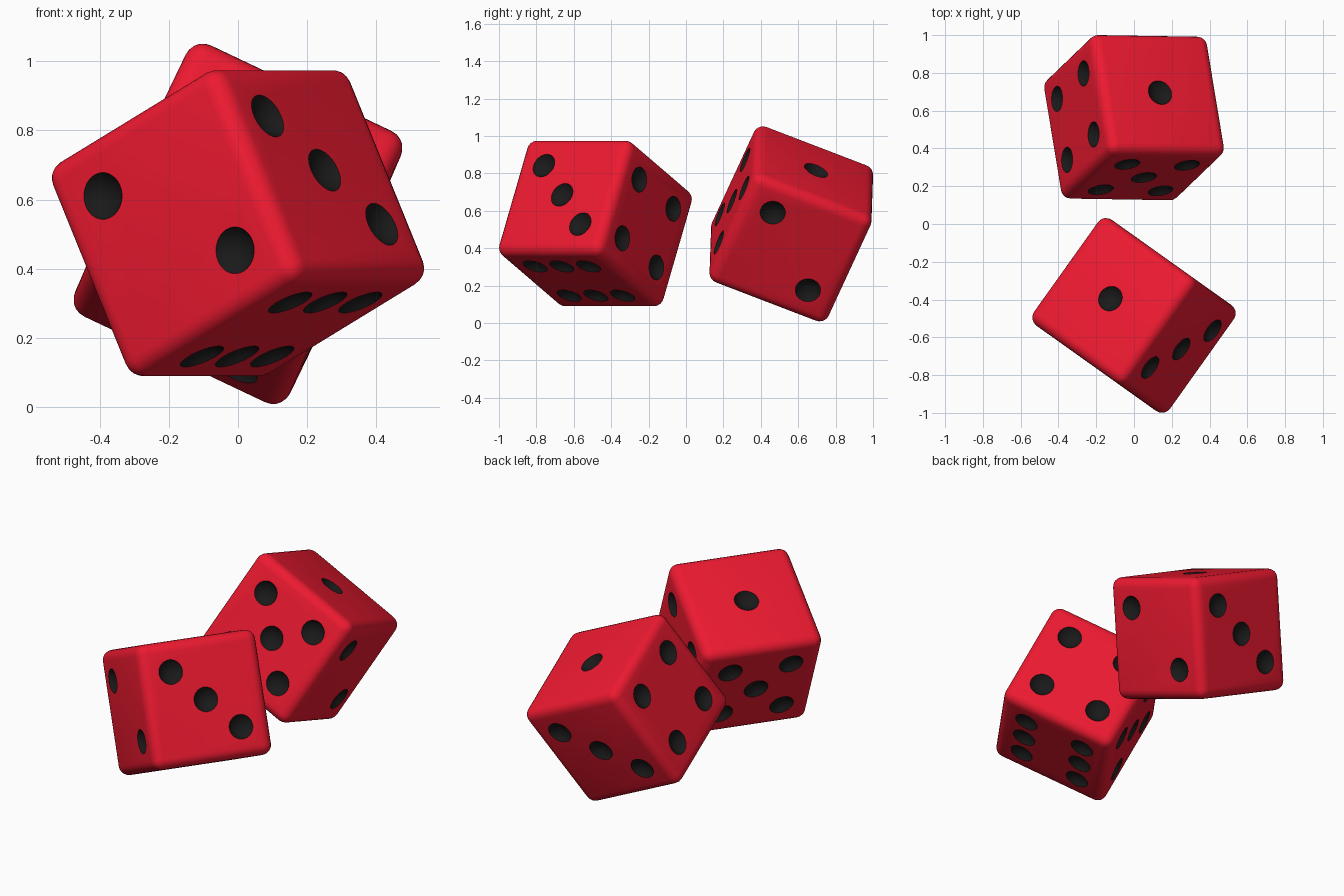
import bpy, bmesh, math
from mathutils import Matrix, Vector

if "Cube" in bpy.data.objects:
    bpy.data.objects.remove(bpy.data.objects["Cube"])

SIDE, BEVEL = 0.688, 0.055
STEP = 0.175               # pip spacing from face centre
RIM, DEPTH = 0.068, 0.035  # dimple size


def material(name, color):
    m = bpy.data.materials.new(name)
    m.diffuse_color = color
    m.use_nodes = True
    m.node_tree.nodes["Principled BSDF"].inputs["Base Color"].default_value = m.diffuse_color
    return m


RED = material("red", (0.85, 0.01, 0.03, 1))
BLACK = material("black", (0.01, 0.01, 0.01, 1))

MID = [(0, 0)]
DIAG = [(-1, -1), (1, 1)]
ANTI = [(1, -1), (-1, 1)]
# local axis, sign, pips as steps along the two other axes (in x, y, z order)
FACES = [
    (1, -1, MID),                                          # one
    (0, -1, ANTI),                                         # two
    (2, -1, MID + DIAG),                                   # three
    (0, 1, DIAG + ANTI),                                   # four
    (2, 1, MID + DIAG + ANTI),                             # five
    (1, 1, [(i, j) for i in (-1, 0, 1) for j in (-1, 1)]),  # six
]


def mesh_object(name, bm):
    me = bpy.data.meshes.new(name)
    bm.to_mesh(me)
    bm.free()
    me.materials.append(RED)
    me.materials.append(BLACK)
    ob = bpy.data.objects.new(name, me)
    bpy.context.collection.objects.link(ob)
    return ob


def pip_cutter():
    radius = (RIM ** 2 + DEPTH ** 2) / (2 * DEPTH)
    out = SIDE / 2 + radius - DEPTH
    bm = bmesh.new()
    for axis, sign, pips in FACES:
        for pair in pips:
            pos = [c * STEP for c in pair]
            pos.insert(axis, sign * out)
            # sphere pole turned to face the die
            turn = Vector([sign * (k == axis) for k in range(3)]).to_track_quat('Z', 'Y').to_matrix().to_4x4()
            bmesh.ops.create_uvsphere(bm, u_segments=32, v_segments=24, radius=radius,
                                      matrix=Matrix.Translation(pos) @ turn)
    for f in bm.faces:
        f.material_index = 1
    return mesh_object("pip_cutter", bm)


def die(name, centre, u, v):
    # rounded cube
    bm = bmesh.new()
    bmesh.ops.create_cube(bm, size=SIDE)
    ob = mesh_object(name, bm)
    bev = ob.modifiers.new("round", 'BEVEL')
    bev.width, bev.segments = BEVEL, 5
    # pip dimples
    cutter = pip_cutter()
    cut = ob.modifiers.new("pips", 'BOOLEAN')
    cut.operation, cut.solver, cut.object = 'DIFFERENCE', 'EXACT', cutter
    bpy.ops.object.select_all(action='DESELECT')
    bpy.context.view_layer.objects.active = ob
    ob.select_set(True)
    for m in ("round", "pips"):
        bpy.ops.object.modifier_apply(modifier=m)
    bpy.data.objects.remove(cutter)
    bpy.ops.object.shade_smooth_by_angle(angle=math.radians(30))
    # tumbled orientation from two edge directions
    x = Vector(u).normalized()
    z = x.cross(Vector(v)).normalized()
    y = z.cross(x)
    ob.matrix_world = Matrix.Translation(centre) @ Matrix((x, y, z)).transposed().to_4x4()


die("front_die", (0, -0.484, 0.532), (0.58, 0.814, 0), (0.363, -0.259, -0.895))
die("back_die", (0, 0.563, 0.53), (-0.908, 0.015, 0.43), (-0.40, -0.385, -0.832))
